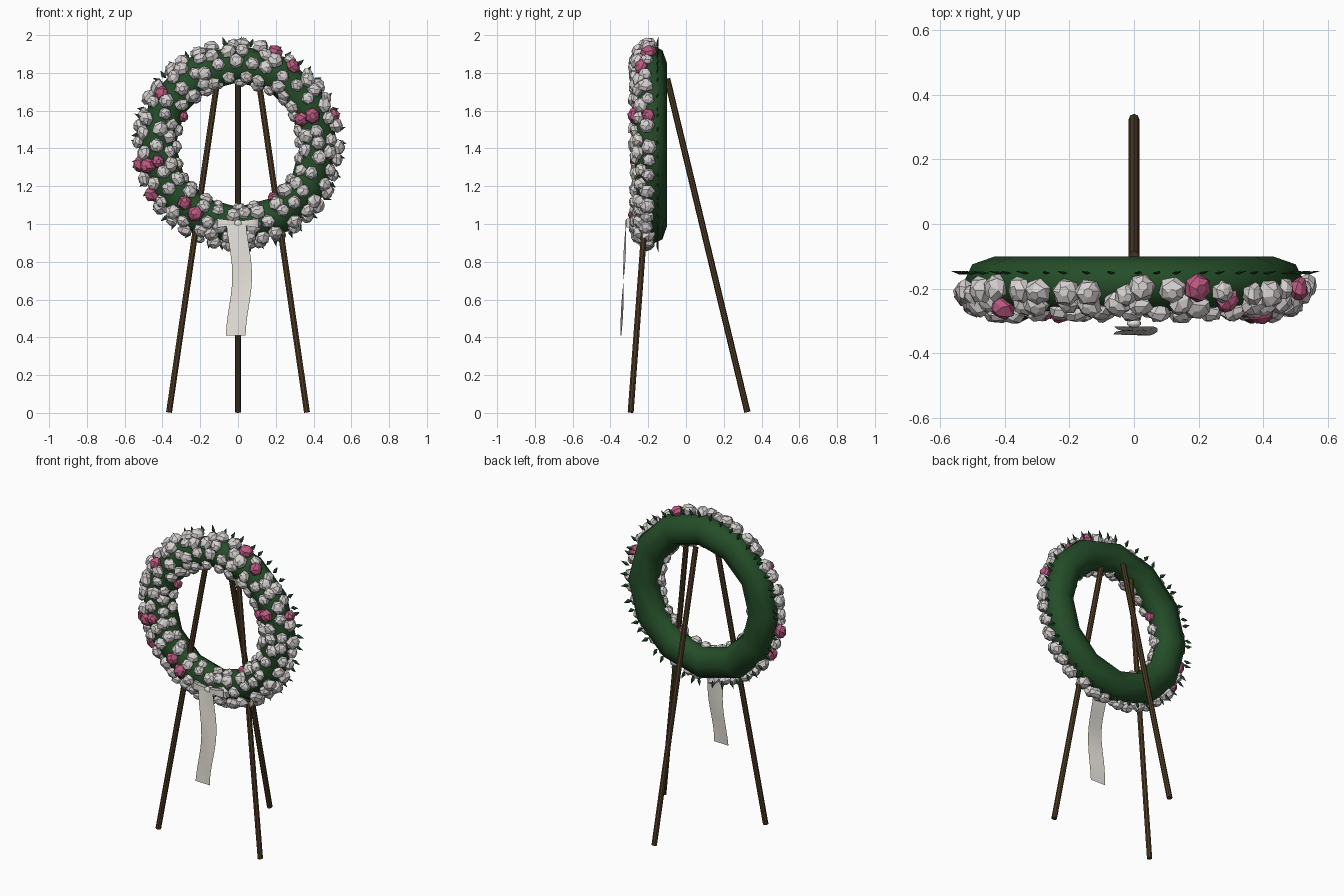
import bpy, bmesh, math, random
from mathutils import Vector, Matrix

if "Cube" in bpy.data.objects:
    bpy.data.objects.remove(bpy.data.objects["Cube"])
random.seed(4)


def mat(name, c):
    m = bpy.data.materials.new(name)
    m.diffuse_color = (*c, 1)
    m.use_nodes = True
    m.node_tree.nodes["Principled BSDF"].inputs["Base Color"].default_value = m.diffuse_color
    return m


GREEN = mat("wreath green", (0.018, 0.075, 0.022))
LEAF = mat("leaf green", (0.02, 0.08, 0.03))
WHITE = mat("petal white", (0.68, 0.65, 0.64))
PINK = mat("petal pink", (0.50, 0.10, 0.22))
WOOD = mat("dark wood", (0.075, 0.045, 0.018))
SATIN = mat("ribbon ivory", (0.80, 0.77, 0.72))
GOLD = mat("gold trim", (0.55, 0.38, 0.10))

CZ, CY, R, RX, RY = 1.42, -0.185, 0.43, 0.10, 0.085


def finish(bm, name, mats, smooth=False):
    me = bpy.data.meshes.new(name)
    bm.normal_update()
    bm.to_mesh(me)
    bm.free()
    for m in mats:
        me.materials.append(m)
    ob = bpy.data.objects.new(name, me)
    bpy.context.collection.objects.link(ob)
    for p in me.polygons:
        p.use_smooth = smooth
    return ob


def ring_point(a, t, grow=0.0):
    """Point and normal on the wreath tube: a round the ring, t round the tube (90 = front)."""
    radial = Vector((math.cos(a), 0, math.sin(a)))
    n = radial * math.cos(t) + Vector((0, -1, 0)) * math.sin(t)
    p = Vector((0, CY, CZ)) + radial * (R + RX * math.cos(t)) + Vector((0, -RY * math.sin(t), 0))
    return p + n * grow, n


def grid(bm, rows, closed=False, mi=0):
    vs = [[bm.verts.new(p) for p in r] for r in rows]
    k = len(vs[0])
    for A, B in zip(vs, vs[1:]):
        for j in range(k if closed else k - 1):
            f = bm.faces.new((A[j], A[(j + 1) % k], B[(j + 1) % k], B[j]))
            f.material_index = mi
    return vs


# green foam ring
bm = bmesh.new()
grid(bm, [[ring_point(math.tau * i / 12, math.tau * j / 8)[0] for j in range(8)] for i in range(13)], True)
bmesh.ops.remove_doubles(bm, verts=bm.verts, dist=1e-4)
bmesh.ops.recalc_face_normals(bm, faces=bm.faces)
finish(bm, "wreath_ring", [GREEN], True)

# faceted flower heads on the front half of the ring
bm = bmesh.new()
PROFILE = [(0.018, -0.030), (0.040, -0.004), (0.034, 0.016), (0.014, 0.029)]
for deg, n in ((8, 38), (48, 36), (90, 32), (132, 28), (168, 24)):
    for i in range(n):
        a = math.tau * (i + 0.5 * (deg in (48, 132)) + random.uniform(-.25, .25)) / n
        t = math.radians(deg + random.uniform(-9, 9))
        p, nrm = ring_point(a, t, random.uniform(-0.004, 0.006))
        p.y -= 0.010 if deg in (8, 168) else 0
        nrm = (nrm + Vector([random.uniform(-.3, .3) for _ in range(3)])).normalized()
        s = random.uniform(0.9, 1.15) * (0.85 if deg > 150 else 1)
        M = Matrix.Translation(p) @ nrm.to_track_quat('Z', 'Y').to_matrix().to_4x4() \
            @ Matrix.Rotation(random.uniform(0, 6), 4, 'Z')
        mi = 1 if random.random() < 0.09 else 0
        rows = [[M @ Vector((s * r * math.cos(math.tau * k / 6 + q * .25), s * r * math.sin(math.tau * k / 6 + q * .25),
                             s * (h + random.uniform(-.004, .004)))) for k in range(6)]
                for q, (r, h) in enumerate(PROFILE)]
        vs = grid(bm, rows, True, mi)
        bm.faces.new(vs[-1]).material_index = mi
        bm.faces.new(vs[0][::-1]).material_index = mi
finish(bm, "flowers", [WHITE, PINK])

# small pointed leaves round the outer rim
bm = bmesh.new()
for i in range(48):
    a = math.tau * (i + random.uniform(-.3, .3)) / 48
    rad = Vector((math.cos(a), 0, math.sin(a)))
    tan = Vector((-math.sin(a), 0, math.cos(a)))
    side = random.choice((-1, 1)) * 0.008
    base = Vector((0, -0.152, CZ)) + rad * 0.515
    tip = bm.verts.new(base + rad * random.uniform(.05, .062) + tan * side + Vector((0, .006, 0)))
    mid = base + rad * 0.025
    ring = [bm.verts.new(mid + tan * u + Vector((0, v, 0))) for u, v in ((.013, 0), (0, .005), (-.013, 0), (0, -.005))]
    root = bm.verts.new(base)
    for k in range(4):
        bm.faces.new((ring[k], ring[(k + 1) % 4], tip))
        bm.faces.new((ring[(k + 1) % 4], ring[k], root))
bmesh.ops.recalc_face_normals(bm, faces=bm.faces)
finish(bm, "rim_leaves", [LEAF])


# easel legs
def leg(name, a, b, r=0.0165):
    a, b = Vector(a), Vector(b)
    d = b - a
    bm = bmesh.new()
    bmesh.ops.create_cone(bm, cap_ends=True, segments=8, radius1=r, radius2=r, depth=d.length,
                          matrix=Matrix.Translation((a + b) / 2) @ d.to_track_quat('Z', 'Y').to_matrix().to_4x4())
    finish(bm, name, [WOOD])


for s, nm in ((-1, "left"), (1, "right")):
    leg("front_leg_" + nm, (s * 0.365, -0.293, 0.003), (s * 0.105, -0.16, 1.79))
leg("back_leg", (0, 0.325, 0.004), (0, -0.10, 1.77))


# hanging ribbon with narrow gold edges
def ribbon_point(u, x):
    cx = 0.005 + 0.017 * math.sin(u * 5.6 - 1.0)
    y = -0.318 - 0.026 * u + 0.006 * math.sin(u * 6) * (x / 0.052)
    return Vector((cx + x, y, 0.995 - 0.585 * u))


bm = bmesh.new()
for x0, x1, mi in ((-0.052, -0.0495, 1), (-0.0495, 0.0495, 0), (0.0495, 0.052, 1)):
    n = 4 if mi == 0 else 1
    grid(bm, [[ribbon_point(i / 12, x0 + (x1 - x0) * j / n) for j in range(n + 1)] for i in range(13)], mi=mi)
bmesh.ops.remove_doubles(bm, verts=bm.verts, dist=1e-5)
finish(bm, "ribbon_tail", [SATIN, GOLD], True)

# bow loops and knot at the top of the ribbon
for s, nm in ((-1, "left"), (1, "right")):
    bm = bmesh.new()
    rows = []
    for i in range(13):
        a = math.tau * i / 12
        w = 0.010 + 0.014 * (1 - math.cos(a)) / 2
        x = s * 0.055 * (1 - math.cos(a))
        rows.append([(x, -0.305 - 0.014 * math.sin(a), 1.005 + k * w) for k in (-1, 1)])
    grid(bm, rows)
    finish(bm, "bow_loop_" + nm, [SATIN], True)
bm = bmesh.new()
bmesh.ops.create_icosphere(bm, subdivisions=2, radius=1,
                           matrix=Matrix.Translation((0, -0.308, 1.003)) @ Matrix.Diagonal((.022, .014, .02, 1)))
finish(bm, "bow_knot", [SATIN], True)
